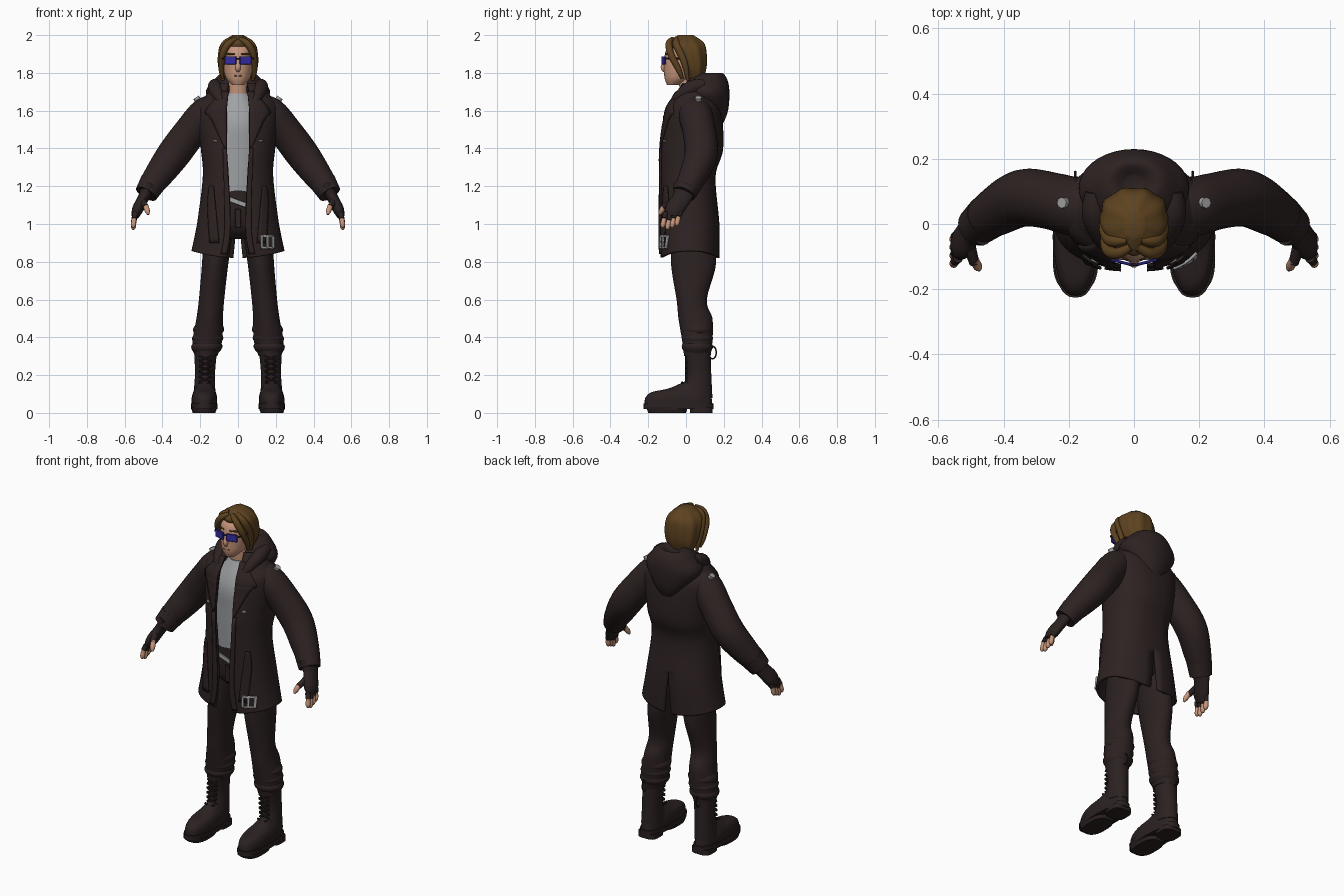
import bpy, bmesh
from math import sin, cos, pi, asin, sqrt, copysign
from mathutils import Vector, Matrix

cube = bpy.data.objects.get("Cube")
if cube:
    bpy.data.objects.remove(cube, do_unlink=True)


def material(name, red, green, blue):
    mat = bpy.data.materials.new(name)
    mat.use_nodes = True
    mat.diffuse_color = (red, green, blue, 1)
    shader = mat.node_tree.nodes["Principled BSDF"]
    shader.inputs["Base Color"].default_value = (red, green, blue, 1)
    shader.inputs["Roughness"].default_value = 0.8
    return mat


coat_cloth = material("coat cloth", .027, .016, .016)
trouser_cloth = material("trouser cloth", .025, .015, .015)
leather = material("dark leather", .024, .015, .015)
skin_tone = material("skin", .58, .31, .2)
shirt_cloth = material("grey shirt", .35, .36, .37)
hair_brown = material("brown hair", .11, .055, .014)
lens_blue = material("blue lens", .035, .025, .36)
metal = material("grey metal", .36, .36, .36)
lip_brown = material("lip brown", .25, .1, .07)


def finish(name, bm, mat, mirror=False, smooth=True, thickness=0.0, bevel=0.0):
    """Turn a bmesh into an object with its modifiers."""
    bmesh.ops.recalc_face_normals(bm, faces=bm.faces)
    mesh = bpy.data.meshes.new(name)
    bm.to_mesh(mesh)
    bm.free()
    mesh.materials.append(mat)
    ob = bpy.data.objects.new(name, mesh)
    bpy.context.scene.collection.objects.link(ob)
    if smooth:
        mesh.shade_smooth()
        mesh.set_sharp_from_angle(angle=pi / 4)
    if thickness:
        solid = ob.modifiers.new("Thickness", 'SOLIDIFY')
        solid.thickness = thickness
        solid.offset = 0
    if bevel:
        ob.modifiers.new("Bevel", 'BEVEL').width = bevel
    if mirror:
        ob.modifiers.new("Mirror", 'MIRROR').use_mirror_merge = False


def curve_through(keys, steps=5):
    """Smoothly fill in between a few key sections."""
    filled, last = [], len(keys) - 1
    for i in range(last):
        a, b, c, d = (Vector(keys[min(max(i + k, 0), last)]) for k in (-1, 0, 1, 2))
        for step in range(steps):
            t = step / steps
            bend = (a * 2 - b * 5 + c * 4 - d) * t + (b * 3 - a - c * 3 + d) * t * t
            filled.append(b + (c - a + bend) * t / 2)
    return filled + [Vector(keys[last])]


def bridge(rings, closed=True, skip=None):
    """Join rows of points with quads, capping closed shapes."""
    bm = bmesh.new()
    rows = [[bm.verts.new(point) for point in ring] for ring in rings]
    count = len(rows[0])
    for j, (low, high) in enumerate(zip(rows, rows[1:])):
        for i in range(count if closed else count - 1):
            k = (i + 1) % count
            if not (skip and skip(i, j)):
                bm.faces.new((low[i], low[k], high[k], high[i]))
    if closed:
        bm.faces.new(rows[0])
        bm.faces.new(rows[-1])
    return bm


def turn(count):
    return [2 * pi * i / count for i in range(count)]


def power(value, exponent):
    return copysign(abs(value) ** exponent, value)


def loft(name, mat, keys, x=lambda z: 0, mirror=False, sides=36, boxy=1, ripple=0):
    """Stack level ovals given as height, y centre, x radius, y radius."""
    rings = []
    for z, y, rx, ry in curve_through(keys):
        ring = []
        for angle in turn(sides):
            swell = 1 + ripple * cos(9 * angle)
            ring.append((x(z) + rx * swell * power(sin(angle), boxy),
                         y - ry * swell * power(cos(angle), boxy), z))
        rings.append(ring)
    finish(name, bridge(rings), mat, mirror)


def tube(name, mat, keys, mirror=True, sides=16, widen=1, side_axis=(0, 1, 0)):
    """Sweep an oval along points given as x, y, z, radius."""
    path = curve_through(keys)
    rings = []
    for i, key in enumerate(path):
        before, after = path[max(i - 1, 0)], path[min(i + 1, len(path) - 1)]
        along = (after.xyz - before.xyz).normalized()
        across = along.cross(Vector(side_axis)).normalized()
        wide = along.cross(across) * widen
        rings.append([key.xyz + (across * cos(a) + wide * sin(a)) * key.w for a in turn(sides)])
    finish(name, bridge(rings), mat, mirror)


def box(name, mat, centre, size, tilt=0.0, axis='Z', mirror=False):
    bm = bmesh.new()
    place = Matrix.Translation(centre) @ Matrix.Rotation(tilt, 4, axis) @ Matrix.Diagonal((*size, 1))
    bmesh.ops.create_cube(bm, size=1, matrix=place)
    finish(name, bm, mat, mirror, smooth=False, bevel=min(size) / 4)


# Coat body: height, y centre, x radius, y radius, half of the front opening
columns, coat_boxy = 41, .85
middle = columns // 2
coat_sections = curve_through([
    (.82, .02, .24, .15, .06), (1, .02, .21, .15, .04), (1.25, .01, .18, .14, .05),
    (1.4, .03, .19, .16, .06), (1.6, .04, .21, .14, .06), (1.67, .04, .17, .1, .06),
    (1.74, .05, .1, .07, .05)], steps=12)


def coat_ring(section):
    """One level of the coat, with a raised hem at the sides and a vent that widens downward."""
    z, y, rx, ry, gap = section
    start = asin((gap / rx) ** (1 / coat_boxy))
    ring = []
    for i in range(columns + 1):
        angle = start + (2 * pi - 2 * start) * i / columns
        across = power(sin(angle), coat_boxy)
        x = rx * across
        if i in (middle, middle + 1):
            x = copysign(max(.002, (1.07 - z) / 10), x)
        rise = max(0, 1 - z) * across * across / 5
        ring.append((x, y - ry * power(cos(angle), coat_boxy), z + rise))
    return ring


def back_vent(i, j):
    return i == middle and j < 15


def coat_front(x, height):
    """The y of the coat front at a place."""
    z, y, rx, ry, gap = min(coat_sections, key=lambda section: abs(section[0] - height))
    across = min(1, x / rx) ** (1 / coat_boxy)
    return y - ry * sqrt(1 - across * across) ** coat_boxy


finish("coat_body", bridge(map(coat_ring, coat_sections), False, back_vent), coat_cloth, thickness=.014)


def panel(name, mat, keys, lift=.012, mirror=True):
    """Thin plate on the coat front; keys are height, inner x, outer x."""
    rows = []
    for z, inner, outer in curve_through(keys):
        xs = [inner + (outer - inner) * k / 4 for k in range(5)]
        rows.append([(x, coat_front(x, z) - lift, z) for x in xs])
    finish(name, bridge(rows, False), mat, mirror, thickness=.009)


panel("lapels", coat_cloth, [(1.7, .05, .08), (1.6, .06, .17), (1.55, .06, .14), (1.4, .06, .07)])
panel("front_facings", coat_cloth, [(1.4, .06, .08), (1, .04, .07), (.84, .06, .09)])
panel("skirt_straps", coat_cloth, [(1.2, .13, .15), (1.1, .12, .16), (.9, .1, .15)], lift=.016)
panel("chest_clasps", metal, [(1.445, .11, .13), (1.435, .11, .13)])

# Strap buckle on the left skirt
for x in (.12, .15, .18):
    panel("buckle_post", metal, [(.94, x, x + .012), (.87, x, x + .012)], .024, False)
for z in (.87, .93):
    panel("buckle_bar", metal, [(z + .012, .12, .19), (z, .12, .19)], .024, False)

# Hood folded on the back, and its collar ends
loft("hood", coat_cloth, [
    (1.5, .17, .02, .01), (1.59, .15, .1, .07), (1.69, .11, .17, .12), (1.76, .11, .13, .11),
    (1.8, .13, .08, .06), (1.78, .12, .03, .03)])
tube("hood_collar", coat_cloth, [
    (.12, .1, 1.74, .03), (.12, .03, 1.72, .04), (.1, -.04, 1.67, .03), (.08, -.08, 1.63, .01)])

# Sleeves with cuffs and shoulder studs
tube("sleeves", coat_cloth, [
    (.1, .05, 1.61, .08), (.17, .05, 1.58, .09), (.25, .07, 1.49, .088), (.34, .08, 1.37, .088),
    (.42, .04, 1.26, .076), (.48, 0, 1.18, .06)], sides=24)
tube("cuffs", coat_cloth, [(.45, .02, 1.22, .07), (.486, -.01, 1.16, .061)], sides=24)
tube("shoulder_studs", metal, [(.19, .065, 1.62, .017), (.222, .065, 1.67, .017)], sides=8)

# Half-finger gloves and fingers
tube("glove_palms", leather, [
    (.47, 0, 1.2, .04), (.5, -.02, 1.14, .03), (.53, -.06, 1.08, .03), (.545, -.07, 1.04, .02)], widen=1.7)
for k, name in enumerate(("little", "ring", "middle", "index")):
    y, lift = -.03 - k / 40, abs(k - 2) / 100
    knuckle, joint, tip = Vector((.54, y, 1.06)), Vector((.55, y - .01, 1.02 + lift)), Vector((.555, y - .02, .97 + lift))
    tube(name + "_finger_gloves", leather, [(*knuckle, .015), (*joint, .014)])
    tube(name + "_fingertips", skin_tone, [(*joint, .012), (*joint.lerp(tip, .7), .013), (*tip, .005)])
tube("thumb_gloves", leather, [(.51, -.05, 1.13, .02), (.49, -.12, 1.09, .016)])
tube("thumb_tips", skin_tone, [(.49, -.11, 1.1, .014), (.48, -.13, 1.07, .014), (.475, -.14, 1.05, .006)])

# Shirt, belt and trousers
loft("shirt", shirt_cloth, [
    (1.17, .01, .13, .1), (1.4, .02, .15, .12), (1.55, .02, .15, .12), (1.69, .02, .06, .06)])
loft("trouser_hips", trouser_cloth, [(1.19, .01, .12, .1), (1, .02, .16, .11), (.92, .03, .06, .06)])
box("belt_plate", metal, (0, -.106, 1.115), (.12, .009, .026), tilt=.35, axis='Y')
box("trouser_fly", trouser_cloth, (0, -.1, 1.03), (.03, .01, .1))


def leg_x(z):
    return .2 - z / 10


loft("trouser_legs", trouser_cloth, [
    (1, .03, .08, .1), (.8, .04, .07, .12), (.6, .03, .067, .08), (.5, .05, .07, .09),
    (.38, .06, .078, .08), (.3, .06, .06, .07)], leg_x, mirror=True)
for k in range(3):
    z, y, size = .35 + k / 22, .06, .083
    loft("trouser_fold", trouser_cloth, [
        (z - .04, y, .06, .06), (z, y, size, size), (z + .04, y, .06, .06)], leg_x, mirror=True)


# Boots
def boot_x(z):
    return .18 - z / 40


def boot_part(name, keys, boxy=1.0):
    loft(name, leather, keys, boot_x, mirror=True, boxy=boxy)


boot_part("boot_shafts", [(.32, .06, .06, .07), (.2, .07, .053, .064), (.08, .05, .06, .09)])
boot_part("boot_feet", [(.04, -.04, .066, .18), (.08, -.04, .067, .175), (.11, -.03, .06, .15),
                        (.13, .01, .05, .1), (.17, .05, .03, .05)], .85)
boot_part("boot_soles", [(.02, -.04, .07, .186), (.05, -.04, .07, .186)], .8)
boot_part("boot_heels", [(0, .08, .06, .06), (.03, .08, .06, .06)], .6)
boot_part("boot_treads", [(0, -.1, .06, .1), (.03, -.1, .07, .11)], .75)
for k in range(6):
    z = .15 + k / 36
    y = min(0, z - .17)
    for tilt in (-.35, .35):
        box("boot_lace", leather, (boot_x(z), y, z), (.07, .012, .008), tilt, 'Y', mirror=True)
tube("boot_loops", leather, [(boot_x(0), .14 + sin(a) / 50, .32 + cos(a) / 30, .004) for a in turn(9)],
     sides=6, side_axis=(1, 0, 0))

# Head and neck
loft("neck", skin_tone, [(1.64, .02, .055, .05), (1.8, .01, .05, .05)])
loft("head", skin_tone, [
    (1.735, -.07, .03, .03), (1.77, -.04, .062, .073), (1.82, -.02, .077, .097), (1.87, -.01, .083, .106),
    (1.93, 0, .08, .1), (1.98, 0, .03, .04)])
tube("nose", skin_tone, [(0, -.1, 1.88, .01), (0, -.12, 1.83, .014), (0, -.11, 1.81, .01)], mirror=False)
box("mouth", lip_brown, (0, -.11, 1.785), (.04, .01, .008))
box("eyebrows", hair_brown, (.04, -.1, 1.9), (.05, .01, .008), tilt=.3, mirror=True)

# Glasses
box("lenses", lens_blue, (.04, -.117, 1.866), (.064, .009, .044), tilt=.25, mirror=True)
box("bridge_piece", leather, (0, -.125, 1.876), (.02, .008, .008))
box("temple_arms", leather, (.084, -.06, 1.876), (.006, .1, .01), tilt=-.12, mirror=True)

# Hair: ridged cap and swept locks parted in the middle
loft("hair_cap", hair_brown, [
    (1.76, .05, .07, .04), (1.83, .04, .098, .07), (1.91, .02, .103, .09), (1.96, 0, .085, .095),
    (2, 0, .03, .04)], sides=54, ripple=.03)
tube("front_locks", hair_brown, [
    (.01, -.07, 1.98, .012), (.05, -.09, 1.955, .018), (.08, -.08, 1.9, .018), (.088, -.04, 1.82, .015),
    (.08, -.02, 1.77, .008)])
tube("side_locks", hair_brown, [
    (.02, -.05, 1.985, .01), (.07, -.05, 1.95, .02), (.09, -.01, 1.86, .018), (.08, .01, 1.76, .008)])
